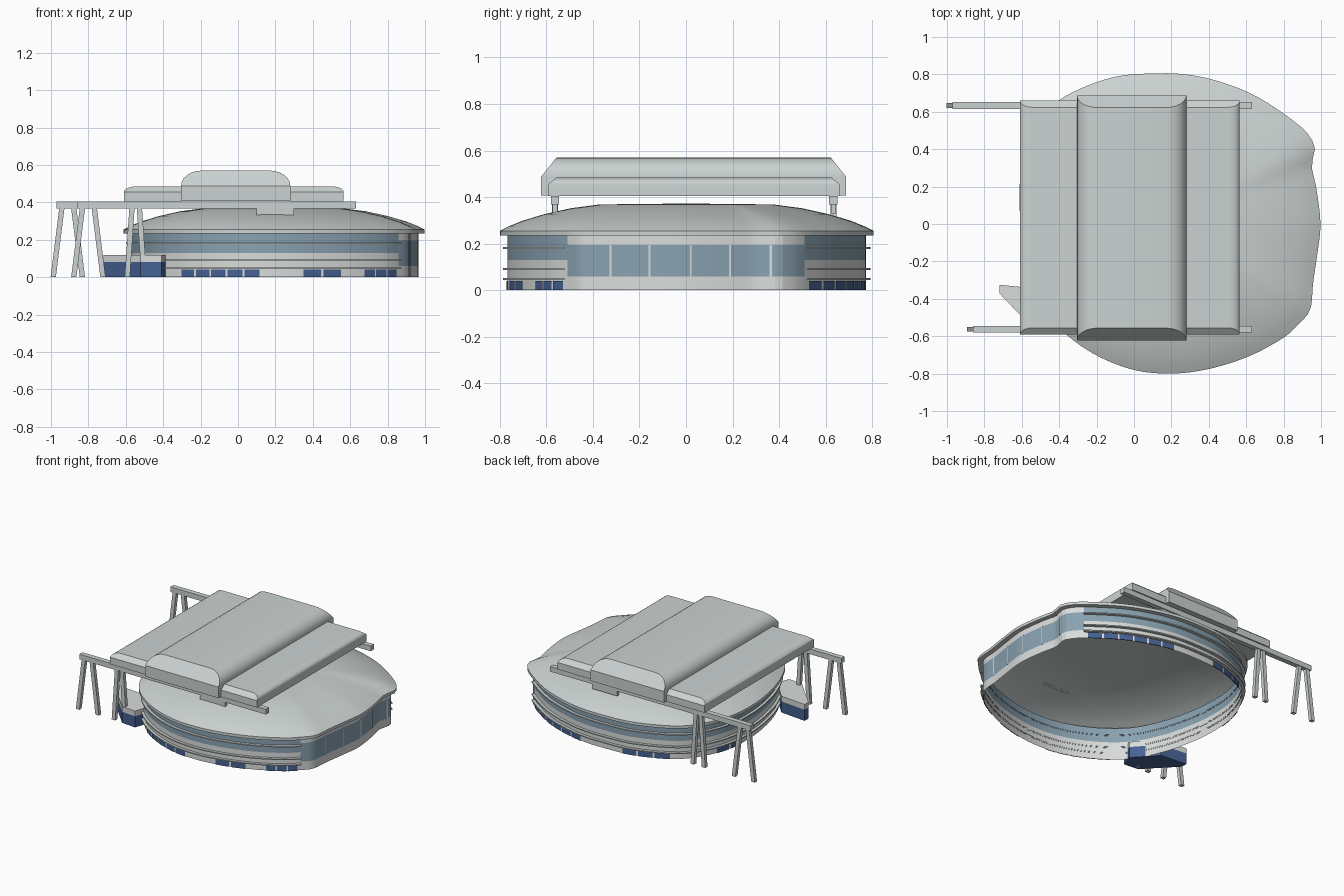
import bpy, bmesh, math
from mathutils import Vector
from mathutils.geometry import interpolate_bezier

cube = bpy.data.objects.get("Cube")
if cube:
    bpy.data.objects.remove(cube, do_unlink=True)


def material(name, rgb):
    m = bpy.data.materials.new(name)
    m.use_nodes = True
    m.diffuse_color = (*rgb, 1)
    m.node_tree.nodes["Principled BSDF"].inputs["Base Color"].default_value = (*rgb, 1)
    return m


ROOF = material("roof grey", (0.60, 0.65, 0.64))
WALL = material("wall white", (0.70, 0.72, 0.71))
GLASS = material("pale blue glass", (0.25, 0.36, 0.44))
WINDOW = material("dark blue window", (0.06, 0.12, 0.29))


def finish(name, bm, mats, smooth=None):
    mesh = bpy.data.meshes.new(name)
    bm.to_mesh(mesh)
    bm.free()
    for m in mats:
        mesh.materials.append(m)
    ob = bpy.data.objects.new(name, mesh)
    bpy.context.collection.objects.link(ob)
    if smooth:
        bpy.ops.object.select_all(action='DESELECT')
        ob.select_set(True)
        bpy.context.view_layer.objects.active = ob
        bpy.ops.object.shade_smooth_by_angle(angle=math.radians(smooth))
    return ob


# Plan outline of the eave, smoothed and then looked up by angle
CX = 0.18
KEYS = [(0.997, 0), (0.975, 0.19), (0.95, 0.31), (0.967, 0.39), (0.955, 0.444), (0.88, 0.53),
        (0.67, 0.674), (0.48, 0.754), (0.3, 0.797), (0.11, 0.805), (-0.13, 0.78),
        (-0.4, 0.663), (-0.53, 0.5), (-0.6, 0.3), (-0.612, 0.1), (-0.59, -0.1),
        (-0.53, -0.32), (-0.42, -0.53), (-0.24, -0.68), (-0.02, -0.775), (0.19, -0.8),
        (0.4, -0.775), (0.62, -0.705), (0.805, -0.604), (0.885, -0.53), (0.935, -0.475),
        (0.95, -0.42), (0.957, -0.32), (0.98, -0.16)]


def angle_of(x, y):
    return math.atan2(y, x - CX) % math.tau


polar = []
pts = [Vector(k) for k in KEYS]
for i, p in enumerate(pts):
    q, prev, nxt = pts[(i + 1) % len(pts)], pts[i - 1], pts[(i + 2) % len(pts)]
    for v in interpolate_bezier(p, p + (q - prev) / 6, q - (nxt - p) / 6, q, 7)[:-1]:
        polar.append((angle_of(v.x, v.y), math.hypot(v.x - CX, v.y)))
polar.sort()
polar = [(polar[-1][0] - math.tau, polar[-1][1])] + polar + [(polar[0][0] + math.tau, polar[0][1])]


def on_outline(angle, scale, z):
    a = angle % math.tau
    for (a0, r0), (a1, r1) in zip(polar, polar[1:]):
        if a0 <= a <= a1:
            r = r0 + (r1 - r0) * (a - a0) / max(a1 - a0, 1e-9)
            break
    return Vector((CX + r * scale * math.cos(a), r * scale * math.sin(a), z))


def sweep(name, section, a0, a1, steps, mats, indices=None, smooth=20):
    """Loft a (scale, z) section round the outline between two angles."""
    bm = bmesh.new()
    rings = [[bm.verts.new(on_outline(a0 + (a1 - a0) * i / steps, s, z)) for s, z in section]
             for i in range(steps + 1)]
    for r, n in zip(rings, rings[1:]):
        for j in range(len(section) - 1):
            f = bm.faces.new((r[j], n[j], n[j + 1], r[j + 1]))
            f.material_index = indices[j] if indices else 0
    bmesh.ops.remove_doubles(bm, verts=bm.verts, dist=1e-5)
    return finish(name, bm, mats, smooth)


def prism(name, poly, low, high, mat, smooth=None, knee=False):
    """Join two mapped copies of a polygon; knee splits each cap after its base quad."""
    bm = bmesh.new()
    a = [bm.verts.new(low(*p)) for p in poly]
    b = [bm.verts.new(high(*p)) for p in poly]
    n = len(poly)
    for i in range(n):
        j = (i + 1) % n
        bm.faces.new((a[i], a[j], b[j], b[i]))
    for cap in (a, b):
        if knee:
            bm.faces.new((cap[0], cap[1], cap[2], cap[-1]))
            bm.faces.new(cap[2:])
        else:
            bm.faces.new(cap)
    bmesh.ops.recalc_face_normals(bm, faces=bm.faces)
    return finish(name, bm, [mat], smooth)


# Domed roof with its eave
sweep("dome_roof", [(0.96, 0.235), (1, 0.235), (1, 0.255), (0.95, 0.275), (0.88, 0.298),
                    (0.76, 0.327), (0.62, 0.352), (0.47, 0.368), (0.25, 0.371), (0, 0.372)],
      0, math.tau, 120, [ROOF])

# Round wall with its glass band, and the wavy glazed facade
east_a = angle_of(0.88, 0.53)
east_b = angle_of(0.885, -0.53)
sweep("round_wall", [(0.96, 0), (0.96, 0.13), (0.96, 0.235)],
      east_a, east_b, 84, [WALL, GLASS], [0, 1])
sweep("facade_wall", [(0.96, 0), (0.96, 0.06), (0.96, 0.195), (0.96, 0.235)],
      east_b - math.tau, east_a, 36, [WALL, GLASS], [0, 1, 0])

# Ledges round the wall
for label, z in (("lower", 0.044), ("middle", 0.087), ("upper", 0.178)):
    sweep(label + "_ledge", [(0.958, z), (0.984, z), (0.984, z + 0.008), (0.958, z + 0.008)],
          east_a, east_b, 84, [ROOF])

# Facade mullions
for y in (-0.33, -0.155, 0.02, 0.187, 0.365):
    a = math.atan2(y, 0.76)
    sweep("facade_mullion", [(0.96, 0.06), (0.965, 0.06), (0.965, 0.195), (0.96, 0.195)],
          a - 0.005, a + 0.005, 1, [WALL])

# Ground floor windows, in groups given by their end points
GROUPS = [((-0.33, -0.63), (0.12, -0.8), 5), ((0.35, -0.78), (0.57, -0.72), 2),
          ((0.69, -0.67), (0.87, -0.54), 3), ((0.86, 0.54), (0.3, 0.79), 6),
          ((-0.03, 0.79), (-0.36, 0.68), 3), ((-0.55, 0.43), (-0.6, 0.2), 2)]
for start, end, count in GROUPS:
    a0, a1 = angle_of(*start), angle_of(*end)
    step = (a1 - a0) / count
    for i in range(count):
        sweep("ground_window", [(0.96, 0), (0.966, 0), (0.966, 0.04), (0.96, 0.04)],
              a0 + step * (i + 0.05), a0 + step * (i + 0.93), 3, [WINDOW])

# Entrance annex
ANNEX = [(-0.72, -0.325), (-0.72, -0.37), (-0.52, -0.58), (-0.41, -0.59), (-0.38, -0.5), (-0.52, -0.345)]
for name, z0, z1, mat in (("annex_windows", 0, 0.08, WINDOW), ("annex_top", 0.08, 0.118, WALL)):
    prism(name, ANNEX, lambda x, y: (x, y, z0), lambda x, y: (x, y, z1), mat)


def along_y(name, poly, y0, y1, mat):
    return prism(name, poly, lambda x, z: (x, y0, z), lambda x, z: (x, y1, z), mat)


# Rail beams on splayed trestles
for side, y, beam_start, outer in (("front", -0.563, -0.86, -0.80), ("back", 0.633, -0.97, -0.91)):
    along_y(side + "_beam", [(beam_start, 0.368), (0.63, 0.368), (0.63, 0.405), (beam_start, 0.405)],
            y - 0.018, y + 0.018, ROOF)
    for centre, foot, head in ((outer, 0.078, 0.032), (-0.547, 0.045, 0.02)):
        for s in (-1, 1):
            w = 0.014
            along_y(side + "_trestle_leg",
                    [(centre + s * foot - w, 0), (centre + s * foot + w, 0),
                     (centre + s * head + w, 0.368), (centre + s * head - w, 0.368)],
                    y - 0.013, y + 0.013, ROOF)
    along_y(side + "_rail_bearing", [(0.1, 0.33), (0.3, 0.33), (0.3, 0.368), (0.1, 0.368)],
            y - 0.011, y + 0.011, ROOF)


def roof_panel(name, poly, y0, y1, knee_z, slope):
    """Sliding panel whose ends lean inwards above the knee height."""
    inset = lambda z: max(0, z - knee_z) * slope
    prism(name, poly, lambda x, z: (x, y0 + inset(z), z),
          lambda x, z: (x, y1 - inset(z), z), ROOF, 25, knee=True)


# Tall middle panel with rounded shoulders
arc = [(math.cos(t * math.pi / 12), math.sin(t * math.pi / 12)) for t in range(7)]
tall = [(-0.305, 0.408), (0.28, 0.408)]
tall += [(0.17 + 0.11 * c, 0.488 + 0.082 * s) for c, s in arc]
tall += [(-0.195 - 0.11 * c, 0.488 + 0.082 * s) for c, s in reversed(arc)]
roof_panel("middle_roof_panel", tall, -0.622, 0.688, 0.488, 0.8)

# Low side panels, rounded on the outer edge
low = [(0.28, 0.405), (0.565, 0.405)]
low += [(0.505 + 0.06 * c, 0.455 + 0.03 * s) for c, s in arc]
low += [(0.28, 0.485), (0.28, 0.455)]
roof_panel("left_roof_panel", low, -0.592, 0.66, 0.455, 1.2)
roof_panel("right_roof_panel", [(-0.305 - (x - 0.28) * 1.07, z) for x, z in low],
           -0.592, 0.66, 0.455, 1.2)
